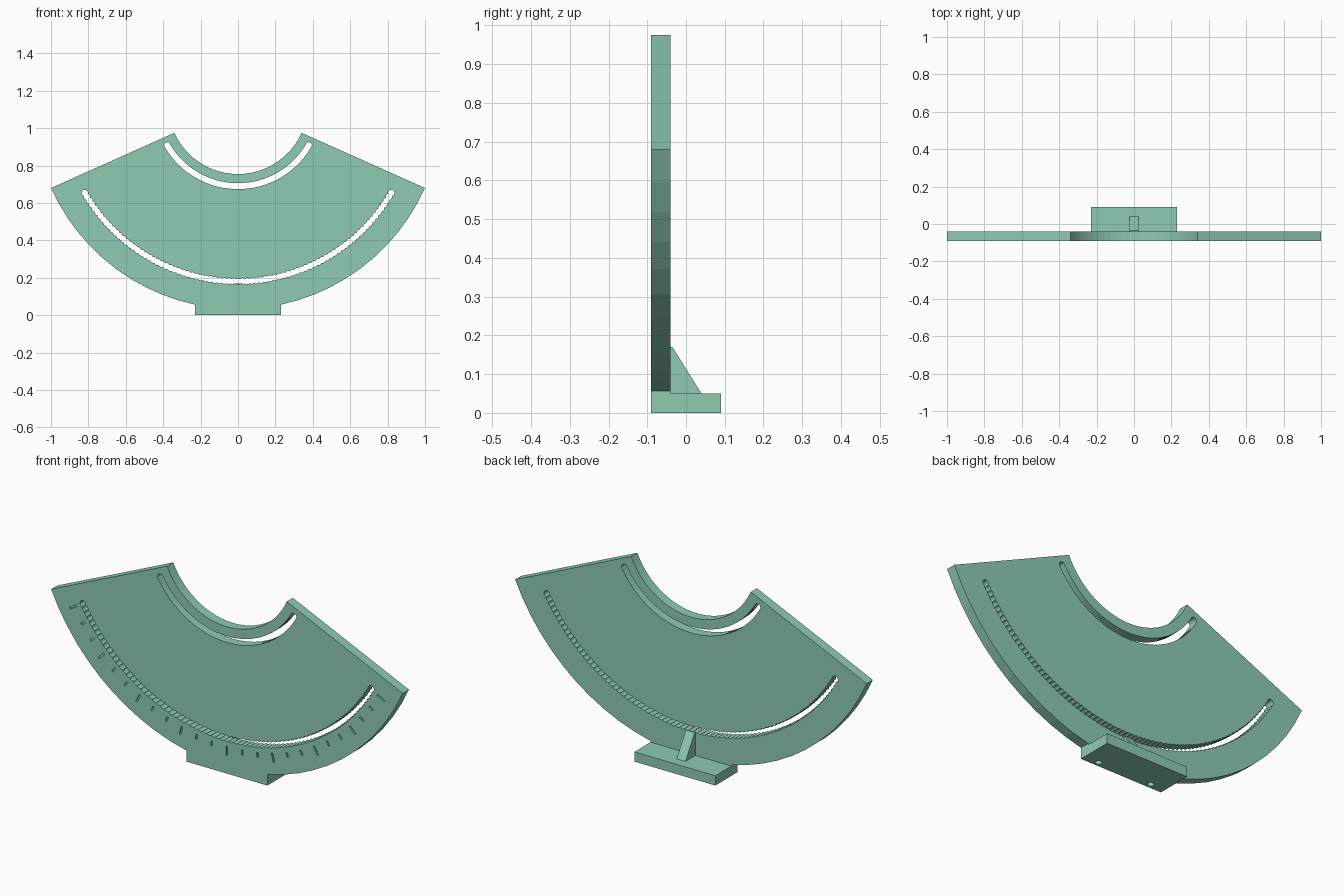
import bpy, bmesh
from math import sin, cos, asin, radians, degrees, pi
from mathutils import Matrix, Vector

if "Cube" in bpy.data.objects:
    bpy.data.objects.remove(bpy.data.objects["Cube"])

CZ = 1.127                      # height of the arc centre
R_OUT, R_IN, HALF = 1.095, 0.3725, 65.9
FRONT, THICK = -0.09, 0.05
FOOT_X = 0.23

green = bpy.data.materials.new("green")
green.diffuse_color = (0.27, 0.60, 0.45, 1)
green.use_nodes = True
green.node_tree.nodes["Principled BSDF"].inputs["Base Color"].default_value = green.diffuse_color


def polar(r, deg):
    """Point in the front plane; 0 degrees is straight down."""
    a = radians(deg)
    return (r * sin(a), CZ - r * cos(a))


def arc(r, a0, a1, n):
    return [polar(r, a0 + (a1 - a0) * i / n) for i in range(n + 1)]


def hole_chain(R, r, samples, step=1.5, end=60):
    """Outline of overlapping round holes drilled along an arc."""
    half = R * sin(radians(step / 2))
    n = round(2 * end / step)
    outer, inner = [], []
    for i in range(n + 1):
        first, last = i == 0, i == n
        a0 = -pi / 2 if first else -asin(half / r)
        a1 = pi / 2 if last else asin(half / r)
        m = samples * 2 if first or last else samples
        for k in range(0 if first else 1, m + 1):
            a = a0 + (a1 - a0) * k / m
            w = r * cos(a)
            deg = -end + i * step + degrees(r * sin(a) / R)
            outer.append(polar(R + w, deg))
            if w > 1e-4:
                inner.append(polar(R - w, deg))
    return outer + inner[::-1]


def add_object(name, bm):
    bmesh.ops.recalc_face_normals(bm, faces=bm.faces)
    mesh = bpy.data.meshes.new(name)
    bm.to_mesh(mesh)
    bm.free()
    mesh.materials.clear()
    mesh.materials.append(green)
    ob = bpy.data.objects.new(name, mesh)
    bpy.context.collection.objects.link(ob)
    return ob


def box(bm, lo, hi, turn=Matrix()):
    size = [h - l for l, h in zip(lo, hi)]
    mid = [(h + l) / 2 for l, h in zip(lo, hi)]
    bmesh.ops.create_cube(bm, size=1, matrix=turn @ Matrix.Translation(mid) @ Matrix.Diagonal((*size, 1)))


# Fan plate with its foot and both slots, as a filled flat curve
foot_angle = degrees(asin(FOOT_X / R_OUT))
outline = (arc(R_IN, -HALF, HALF, 26) + arc(R_OUT, HALF, foot_angle, 11)
           + [(FOOT_X, 0), (-FOOT_X, 0)] + arc(R_OUT, -foot_angle, -HALF, 11))
curve = bpy.data.curves.new("plate_profile", 'CURVE')
curve.dimensions = '2D'
curve.fill_mode = 'BOTH'
curve.extrude = THICK / 2
for loop in (outline, hole_chain(0.946, 0.0165, 6), hole_chain(0.437, 0.0165, 2)):
    sp = curve.splines.new('POLY')
    sp.points.add(len(loop) - 1)
    for p, (x, z) in zip(sp.points, loop):
        p.co = (x, z, 0, 1)
    sp.use_cyclic_u = True
profile = bpy.data.objects.new("plate_profile", curve)
bpy.context.collection.objects.link(profile)
bpy.context.view_layer.update()
flat = bpy.data.meshes.new_from_object(profile.evaluated_get(bpy.context.evaluated_depsgraph_get()))
bm = bmesh.new()
bm.from_mesh(flat)
bpy.data.objects.remove(profile)
bmesh.ops.remove_doubles(bm, verts=bm.verts, dist=1e-5)
bm.transform(Matrix.Translation((0, FRONT + THICK / 2, 0)) @ Matrix.Rotation(pi / 2, 4, 'X'))
for f in bm.faces:
    f.smooth = False
    f.material_index = 0
plate = add_object("fan_plate", bm)

# Engraved scale marks every 5 degrees, longer every 15, and two screw holes below
bm = bmesh.new()
for deg in range(-60, 61, 5):
    length = 0.046 if deg % 15 == 0 else 0.026
    turn = Matrix.Translation((0, 0, CZ)) @ Matrix.Rotation(radians(-deg), 4, 'Y')
    box(bm, (-0.0045, FRONT - 0.02, -0.987 - length), (0.0045, FRONT + 0.008, -0.987), turn)
for x in (-0.15, 0.15):
    bmesh.ops.create_cone(bm, cap_ends=True, segments=20, radius1=0.015, radius2=0.015, depth=0.14,
                          matrix=Matrix.Translation((x, FRONT + THICK / 2, 0.03)))
cutter = add_object("mark_cutter", bm)
cutter.hide_render = True
mod = plate.modifiers.new("marks", 'BOOLEAN')
mod.operation = 'DIFFERENCE'
mod.solver = 'EXACT'
mod.object = cutter
bpy.context.view_layer.objects.active = plate
bpy.ops.object.modifier_apply(modifier=mod.name)
bpy.data.objects.remove(cutter)

# Base block behind the plate's foot
bm = bmesh.new()
box(bm, (-FOOT_X, FRONT + THICK, 0), (FOOT_X, 0.09, 0.05))
add_object("base", bm)

# Sloping support rib
bm = bmesh.new()
side = [(-0.04, 0.05), (0.04, 0.05), (-0.035, 0.17), (-0.04, 0.17)]
face = bm.faces.new([bm.verts.new((-0.025, y, z)) for y, z in side])
ext = bmesh.ops.extrude_face_region(bm, geom=[face])
bmesh.ops.translate(bm, vec=Vector((0.05, 0, 0)), verts=[v for v in ext["geom"] if isinstance(v, bmesh.types.BMVert)])
bm.faces.ensure_lookup_table()
add_object("support_rib", bm)
